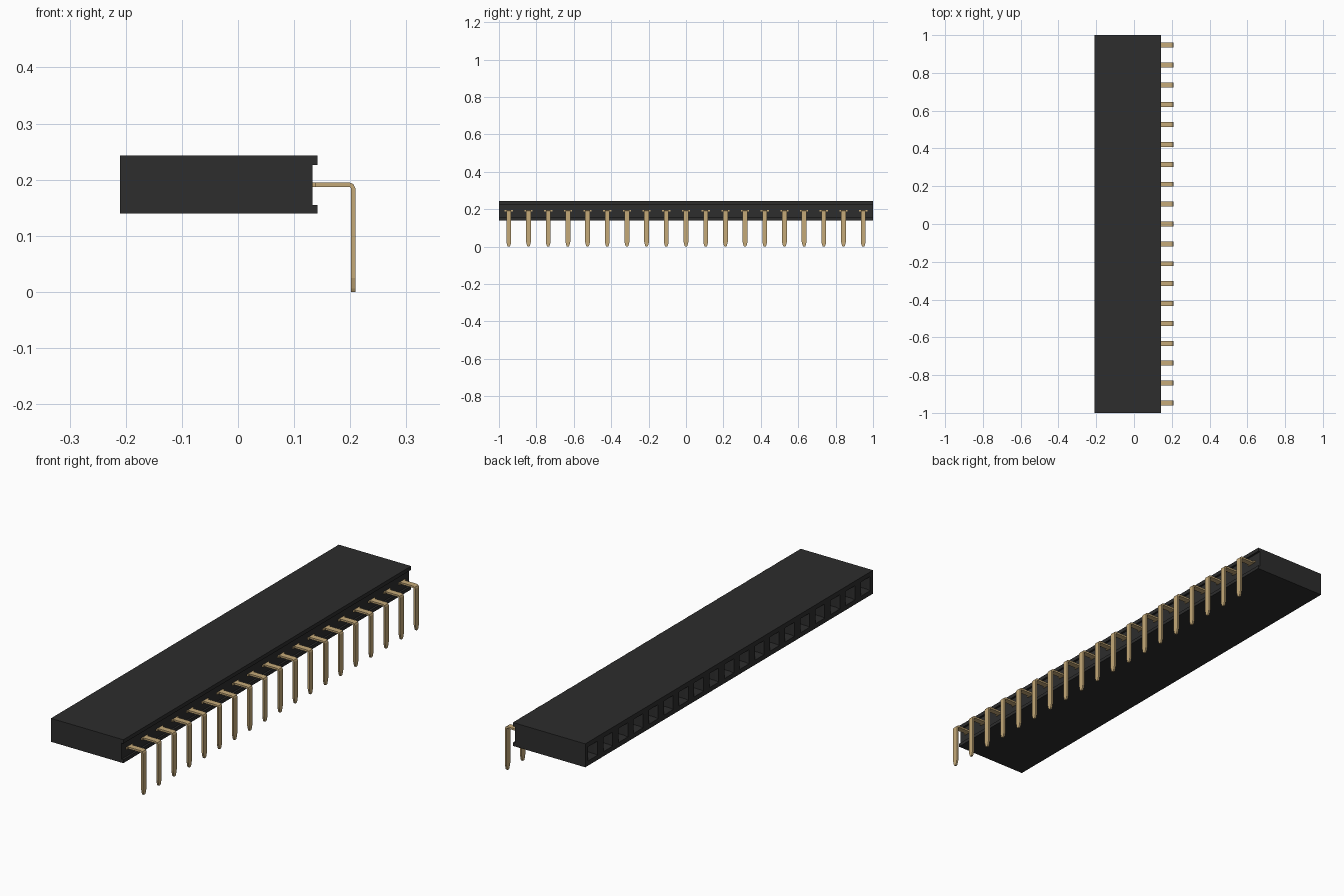
import bpy
import bmesh
from mathutils import Vector

cube = bpy.data.objects.get("Cube")
if cube:
    bpy.data.objects.remove(cube, do_unlink=True)

COUNT = 19
PITCH = 2 / COUNT


def material(name, rgb, roughness):
    mat = bpy.data.materials.new(name)
    mat.use_nodes = True
    mat.diffuse_color = (*rgb, 1)
    shader = mat.node_tree.nodes["Principled BSDF"]
    shader.inputs["Base Color"].default_value = (*rgb, 1)
    shader.inputs["Roughness"].default_value = roughness
    return mat


def finish(bm, name, mat):
    bmesh.ops.recalc_face_normals(bm, faces=bm.faces)
    mesh = bpy.data.meshes.new(name)
    bm.to_mesh(mesh)
    bm.free()
    mesh.materials.append(mat)
    obj = bpy.data.objects.new(name, mesh)
    bpy.context.collection.objects.link(obj)
    return obj


black = material("black plastic", (0.026, 0.026, 0.026), 0.6)
gold = material("gold metal", (0.56, 0.40, 0.19), 0.4)

# Housing: grooved profile swept along y, one segment per contact
LEFT, RIGHT, GROOVE = -0.21, 0.142, 0.133
profile = [(LEFT, 0.14), (RIGHT, 0.14), (RIGHT, 0.155), (GROOVE, 0.155),
           (GROOVE, 0.226), (RIGHT, 0.226), (RIGHT, 0.243), (LEFT, 0.243)]
bm = bmesh.new()
rings = [[bm.verts.new((x, -1 + i * PITCH, z)) for x, z in profile]
         for i in range(COUNT + 1)]
sockets = []
for a, b in zip(rings, rings[1:]):
    for k in range(len(profile)):
        n = (k + 1) % len(profile)
        face = bm.faces.new((a[k], a[n], b[n], b[k]))
        if n == 0:
            sockets.append(face)
bm.faces.new(rings[0])
bm.faces.new(rings[-1])
bmesh.ops.recalc_face_normals(bm, faces=bm.faces)

# Socket openings: square mouth, tapered lead-in, deep square bore
bmesh.ops.inset_individual(bm, faces=sockets, thickness=0.029)
bmesh.ops.inset_individual(bm, faces=sockets, thickness=0.009, depth=-0.012)
bores = bmesh.ops.extrude_discrete_faces(bm, faces=sockets)["faces"]
bmesh.ops.translate(bm, vec=(0.2, 0, 0),
                    verts=list({v for f in bores for v in f.verts}))
finish(bm, "housing", black)

# Pin stations: centre x, centre z, offset across the thickness, half width
T, W = 0.004, 0.013
PIN_X, PIN_Z = 0.205, 0.191
stations = [
    (0.120, PIN_Z, (0, T), 0.022),
    (0.139, PIN_Z, (0, T), 0.022),
    (0.139, PIN_Z, (0, T), W),
    (PIN_X - 0.006, PIN_Z, (0, T), W),
    (PIN_X - 0.002, PIN_Z - 0.002, (T * 0.7, T * 0.7), W),
    (PIN_X, PIN_Z - 0.006, (T, 0), W),
    (PIN_X, 0.025, (T, 0), W),
    (PIN_X, 0.006, (T, 0), 0.008),
    (PIN_X, 0, (T, 0), 0.005),
]


def make_pin(name, y):
    bm = bmesh.new()
    loops = []
    for x, z, (dx, dz), w in stations:
        centre, out, side = Vector((x, y, z)), Vector((dx, 0, dz)), Vector((0, w, 0))
        loops.append([bm.verts.new(centre + o * out + s * side)
                      for o, s in ((1, 1), (1, -1), (-1, -1), (-1, 1))])
    for a, b in zip(loops, loops[1:]):
        for k in range(4):
            n = (k + 1) % 4
            bm.faces.new((a[k], a[n], b[n], b[k]))
    bm.faces.new(loops[0])
    bm.faces.new(loops[-1])
    finish(bm, name, gold)


# Row of right-angle pins
for i in range(COUNT):
    make_pin(f"pin_{i + 1}", -1 + (i + 0.5) * PITCH)
